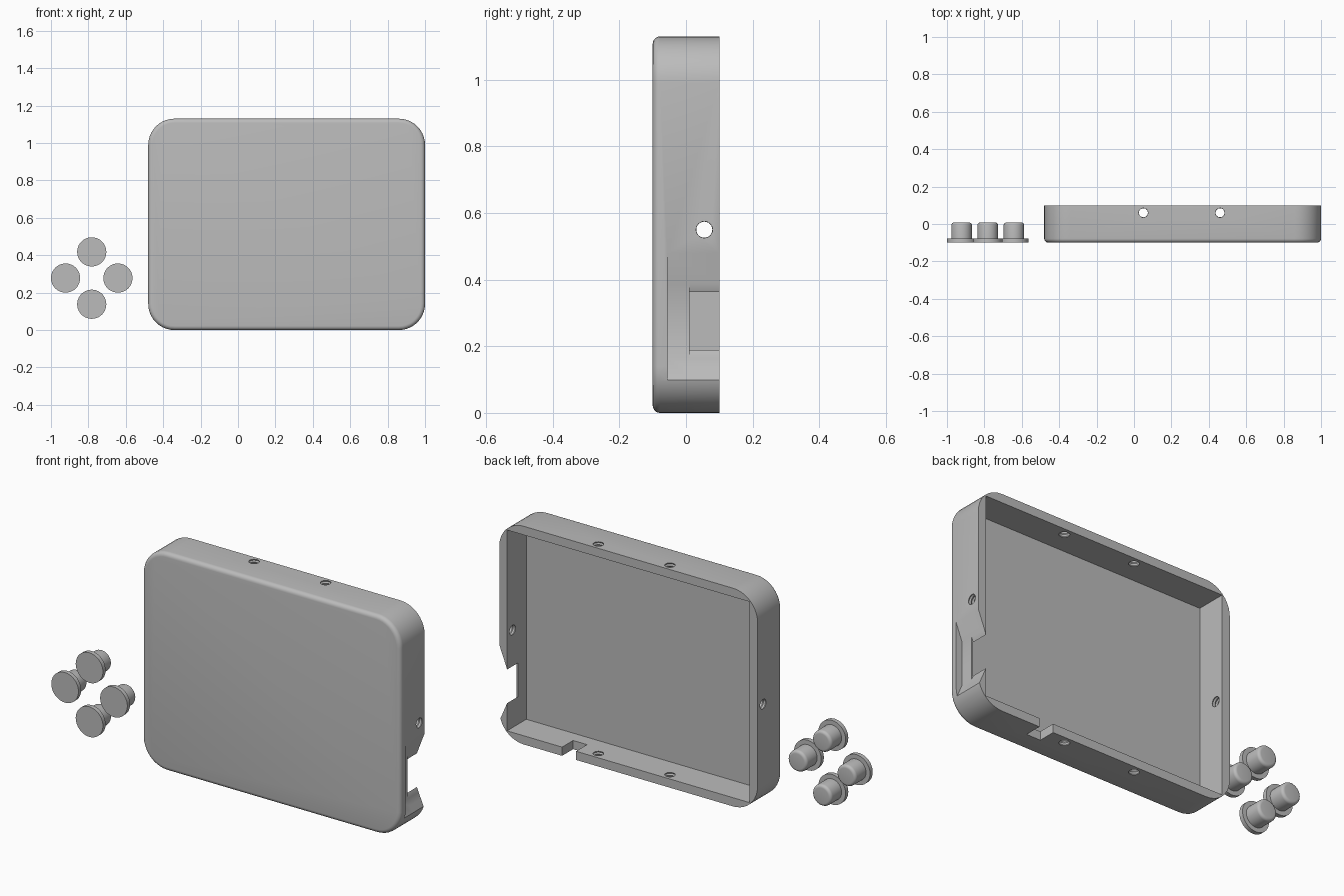
import bpy, bmesh, math
from mathutils import Matrix, Vector

cube = bpy.data.objects.get("Cube")
if cube:
    bpy.data.objects.remove(cube, do_unlink=True)

grey = bpy.data.materials.new("plain grey")
grey.use_nodes = True
colour = (0.5, 0.5, 0.5, 1)
grey.diffuse_color = colour
grey.node_tree.nodes["Principled BSDF"].inputs["Base Color"].default_value = colour

X0, X1, HEIGHT, BACK, WALL = -0.48, 1.0, 1.13, 0.1, 0.045


def finish(name, bm):
    bmesh.ops.recalc_face_normals(bm, faces=bm.faces)
    mesh = bpy.data.meshes.new(name)
    bm.to_mesh(mesh)
    bm.free()
    mesh.materials.append(grey)
    obj = bpy.data.objects.new(name, mesh)
    bpy.context.collection.objects.link(obj)
    return obj


def prism(outline, y0, y1):
    """Extrude an x-z outline from y0 to y1; returns the bmesh and front face."""
    bm = bmesh.new()
    front = bm.faces.new([bm.verts.new((x, y0, z)) for x, z in outline])
    made = bmesh.ops.extrude_face_region(bm, geom=[front], use_keep_orig=True)
    moved = [v for v in made["geom"] if isinstance(v, bmesh.types.BMVert)]
    bmesh.ops.translate(bm, verts=moved, vec=(0, y1 - y0, 0))
    return bm, front


def lathe(profile, steps=32):
    """Spin (radius, height) points about z, capped at both ends."""
    bm = bmesh.new()
    rings = [[bm.verts.new((r * math.cos(math.tau * i / steps),
                            r * math.sin(math.tau * i / steps), h))
              for i in range(steps)] for r, h in profile]
    for a, b in zip(rings, rings[1:]):
        for i in range(steps):
            j = (i + 1) % steps
            bm.faces.new((a[i], a[j], b[j], b[i]))
    bm.faces.new(rings[0][::-1])
    bm.faces.new(rings[-1])
    return bm


def rectangle(x0, x1, z0, z1):
    return [(x0, z0), (x1, z0), (x1, z1), (x0, z1)]


def rounded(x0, x1, z0, z1, r, steps=10):
    points = []
    for k, (cx, cz) in enumerate(rectangle(x0 + r, x1 - r, z0 + r, z1 - r)):
        for i in range(steps + 1):
            a = math.pi * (1 + k / 2 + i / steps / 2)
            points.append((cx + r * math.cos(a), cz + r * math.sin(a)))
    return points


def smooth(obj):
    bpy.ops.object.select_all(action='DESELECT')
    obj.select_set(True)
    bpy.context.view_layer.objects.active = obj
    bpy.ops.object.shade_smooth_by_angle(angle=math.radians(30))


# Case body with a softened front edge
bm, front = prism(rounded(X0, X1, 0, HEIGHT, 0.14), -BACK, BACK)
bmesh.ops.bevel(bm, geom=list(front.edges), offset=0.022, segments=5,
                profile=0.5, affect='EDGES')
case = finish("case_shell", bm)

# Cavity, tapered side port with its opening, and bottom slot
outlines = [
    ("cavity", rectangle(X0 + WALL, X1 - WALL, WALL, HEIGHT - WALL), -0.057),
    ("port_recess", [(1.01, 0.06), (1.01, 0.505), (0.965, 0.39), (0.965, 0.165)], -0.056),
    ("port_opening", [(1.01, 0.06), (1.01, 0.505), (0.95, 0.35), (0.95, 0.2)], 0.01),
    ("bottom_slot", rectangle(0.56, 0.64, -0.05, 0.08), 0.01),
]
cutters = [finish(n + "_cutter", prism(o, y, 0.2)[0]) for n, o, y in outlines]

# Ribbed screw holes through each wall
ribs = 10
thread = [(0.028 if i % 2 else 0.024, -0.04 + 0.08 * i / ribs) for i in range(ribs + 1)]
holes = [((x, 0.06, z), 'Z') for x in (0.05, 0.46)
         for z in (WALL / 2, HEIGHT - WALL / 2)]
holes += [((x, 0.055, 0.55), 'X') for x in (X0 + WALL / 2, X1 - WALL / 2)]
for place, axis in holes:
    bm = lathe(thread, 24)
    if axis == 'X':
        bm.transform(Matrix.Rotation(math.pi / 2, 4, 'Y'))
    bm.transform(Matrix.Translation(Vector(place)))
    cutters.append(finish("screw_hole_cutter", bm))

bpy.context.view_layer.objects.active = case
for cutter in cutters:
    cut = case.modifiers.new("cut", 'BOOLEAN')
    cut.operation, cut.solver, cut.object = 'DIFFERENCE', 'EXACT', cutter
    bpy.ops.object.modifier_apply(modifier=cut.name)
    bpy.data.objects.remove(cutter, do_unlink=True)
smooth(case)

# Four loose buttons: flange, stem and rounded tip
profile = [(0.078, 0), (0.078, 0.022), (0.055, 0.022)]
for i in range(6):
    a = math.pi / 2 * i / 5
    profile.append((0.04 + 0.015 * math.cos(a), 0.093 + 0.015 * math.sin(a)))
for name, dx, dz in (("left", 1, 0), ("right", -1, 0), ("top", 0, 1), ("bottom", 0, -1)):
    bm = lathe(profile, 40)
    bm.transform(Matrix.Translation((-0.782 + 0.14 * dx, -BACK, 0.278 + 0.14 * dz))
                 @ Matrix.Rotation(-math.pi / 2, 4, 'X'))
    smooth(finish(name + "_button", bm))
